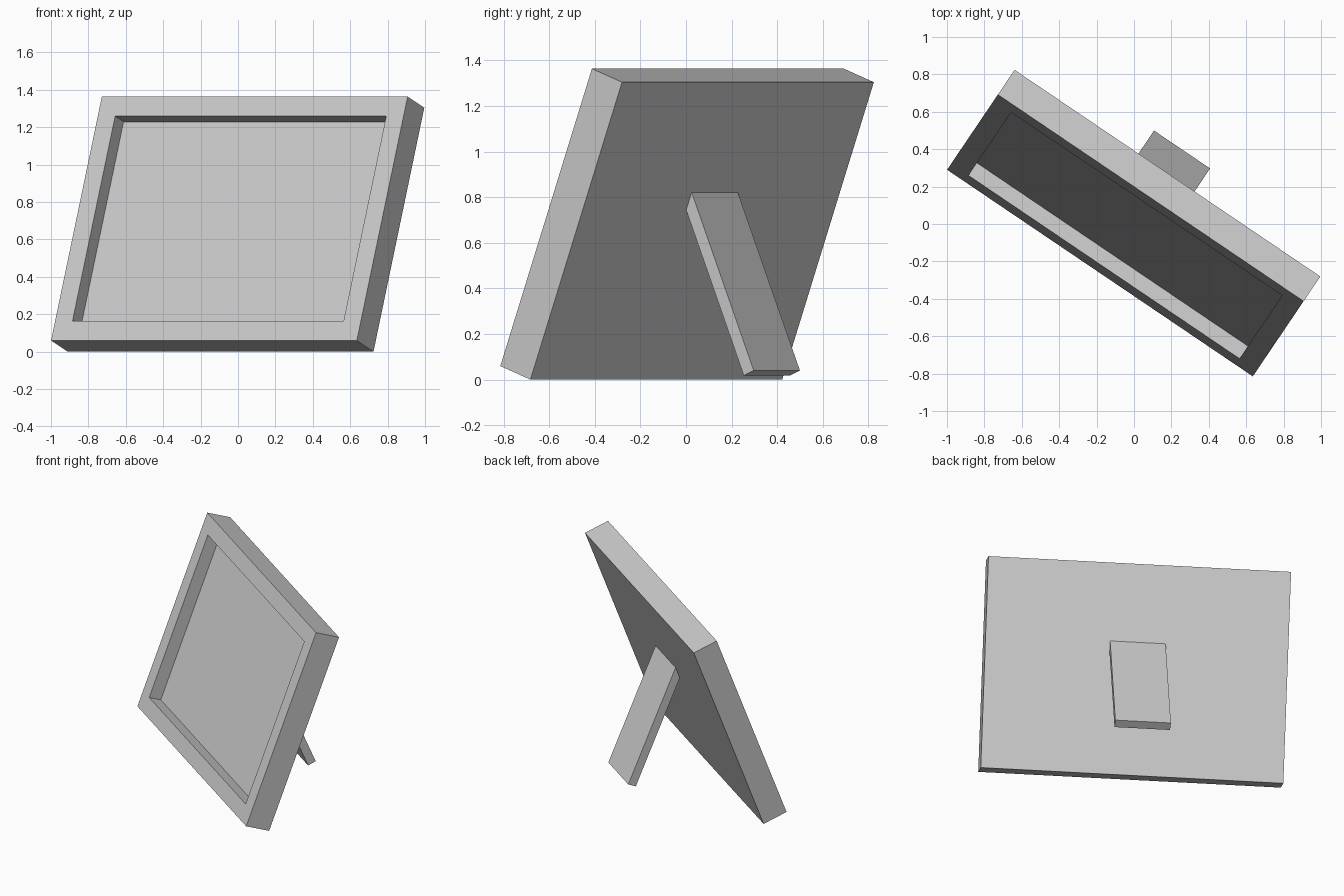
import bpy, bmesh
from math import radians
from mathutils import Matrix, Vector

if "Cube" in bpy.data.objects:
    bpy.data.objects.remove(bpy.data.objects["Cube"])

YAW = Matrix.Rotation(radians(-34.05), 4, 'Z')


def box(bm, lo, hi):
    """Axis-aligned box between two corners; returns its faces."""
    lo, hi = Vector(lo), Vector(hi)
    m = Matrix.Translation((lo + hi) / 2) @ Matrix.Diagonal((*(hi - lo), 1))
    verts = bmesh.ops.create_cube(bm, size=1, matrix=m)['verts']
    return list({f for v in verts for f in v.link_faces})


def finish(name, bm, pivot, tilt):
    """Lean the part about its bottom edge, then turn it to the display angle."""
    bmesh.ops.recalc_face_normals(bm, faces=bm.faces)
    mesh = bpy.data.meshes.new(name)
    bm.to_mesh(mesh)
    bm.free()
    obj = bpy.data.objects.new(name, mesh)
    bpy.context.collection.objects.link(obj)
    obj.matrix_world = YAW @ Matrix.Translation(pivot) @ Matrix.Rotation(radians(tilt), 4, 'X')


# Picture frame: slab leaning back, front face inset and recessed
W, H, T = 1.973, 1.392, 0.17
BORDER, RECESS = 0.112, 0.086
bm = bmesh.new()
faces = box(bm, (-W / 2, -T, 0), (W / 2, 0, H))
front = min(faces, key=lambda f: f.calc_center_median().y)
bmesh.ops.inset_region(bm, faces=[front], thickness=BORDER, use_even_offset=True)
panel = bmesh.ops.extrude_discrete_faces(bm, faces=[front])['faces'][0]
bmesh.ops.translate(bm, vec=(0, RECESS, 0), verts=panel.verts)
finish("picture_frame", bm, (-0.004, -0.16, 0), -20.4)

# Easel leg: plain board leaning against the back, its top sunk into the frame
bm = bmesh.new()
box(bm, (-0.181, -0.057, 0), (0.181, 0, 0.875))
finish("easel_leg", bm, (-0.01, 0.474, 0.04), 22.8)
